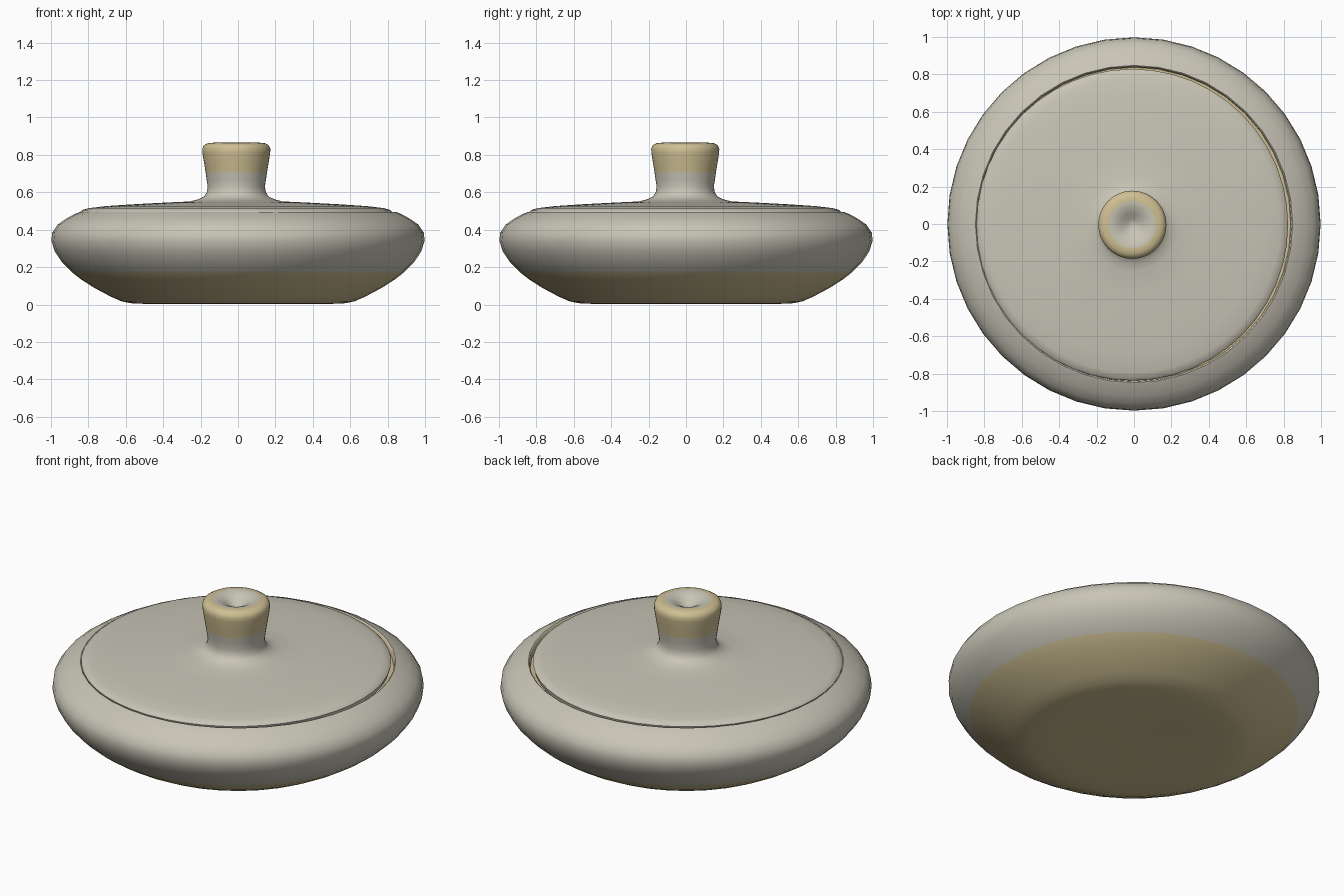
import bpy, math

if "Cube" in bpy.data.objects:
    bpy.data.objects.remove(bpy.data.objects["Cube"])


def material(name, color):
    m = bpy.data.materials.new(name)
    m.diffuse_color = (*color, 1)
    m.use_nodes = True
    m.node_tree.nodes["Principled BSDF"].inputs["Base Color"].default_value = m.diffuse_color
    return m


glaze = material("grey glaze", (0.58, 0.56, 0.47))
clay = material("tan clay", (0.62, 0.52, 0.29))


def lathe(name, profile, is_clay, segments=40, center=(0, 0), sharp=50):
    """Spin (radius, z) points around z; is_clay(i) picks the colour of band i."""
    verts, rings = [], []
    for r, z in profile:
        n = 1 if r == 0 else segments
        rings.append(range(len(verts), len(verts) + n))
        for k in range(n):
            a = 2 * math.pi * k / segments
            verts.append((r * math.cos(a), r * math.sin(a), z))
    faces, colours = [], []
    for i in range(len(rings) - 1):
        a, b = rings[i], rings[i + 1]
        for k in range(segments):
            j = (k + 1) % segments
            if len(a) == 1:
                f = (a[0], b[j], b[k])
            elif len(b) == 1:
                f = (a[k], a[j], b[0])
            else:
                f = (a[k], a[j], b[j], b[k])
            faces.append(f)
            colours.append(int(is_clay(i)))
    me = bpy.data.meshes.new(name)
    me.from_pydata(verts, [], faces)
    me.materials.append(glaze)
    me.materials.append(clay)
    for p, c in zip(me.polygons, colours):
        p.material_index = c
    ob = bpy.data.objects.new(name, me)
    ob.location = (*center, 0)
    bpy.context.collection.objects.link(ob)
    bpy.ops.object.select_all(action='DESELECT')
    ob.select_set(True)
    bpy.context.view_layer.objects.active = ob
    bpy.ops.object.shade_smooth_by_angle(angle=math.radians(sharp))
    return ob


# Squat bowl: bare clay foot, glazed belly, bare clay seat and hollow inside
bowl = [(0, 0.014), (0.15, 0.012), (0.3, 0.006), (0.45, 0.003), (0.56, 0.005),
        (0.62, 0.016), (0.68, 0.042), (0.77, 0.09), (0.84, 0.135), (0.885, 0.17),
        (0.94, 0.225), (0.98, 0.285), (0.998, 0.34), (0.993, 0.385),
        (0.965, 0.427), (0.92, 0.458), (0.875, 0.483), (0.848, 0.494),
        (0.842, 0.490), (0.838, 0.455), (0.78, 0.45), (0.77, 0.40), (0.85, 0.33),
        (0.80, 0.20), (0.60, 0.08), (0, 0.06)]
lathe("bowl", bowl, lambda i: i < 9 or i > 17)

# Lid with a flared neck, sitting slightly off centre so the seam shows on one side
lid = [(0, 0.46), (0.76, 0.46), (0.826, 0.468), (0.833, 0.495), (0.822, 0.506),
       (0.79, 0.515), (0.7, 0.526), (0.55, 0.536), (0.38, 0.545), (0.25, 0.551),
       (0.205, 0.562), (0.172, 0.578), (0.158, 0.6), (0.153, 0.63),
       (0.159, 0.67), (0.164, 0.705)]
# Knob: clay sides and rim, glazed dimple in the top
knob = [(0.164, 0.705), (0.173, 0.76), (0.181, 0.81), (0.182, 0.832),
        (0.174, 0.851), (0.155, 0.862), (0.125, 0.865), (0.095, 0.860),
        (0.06, 0.844), (0.03, 0.822), (0, 0.812)]
last = len(lid) - 1
lathe("lid_with_knob", lid + knob[1:],
      lambda i: last <= i < last + 6, segments=48, center=(-0.009, -0.004))
